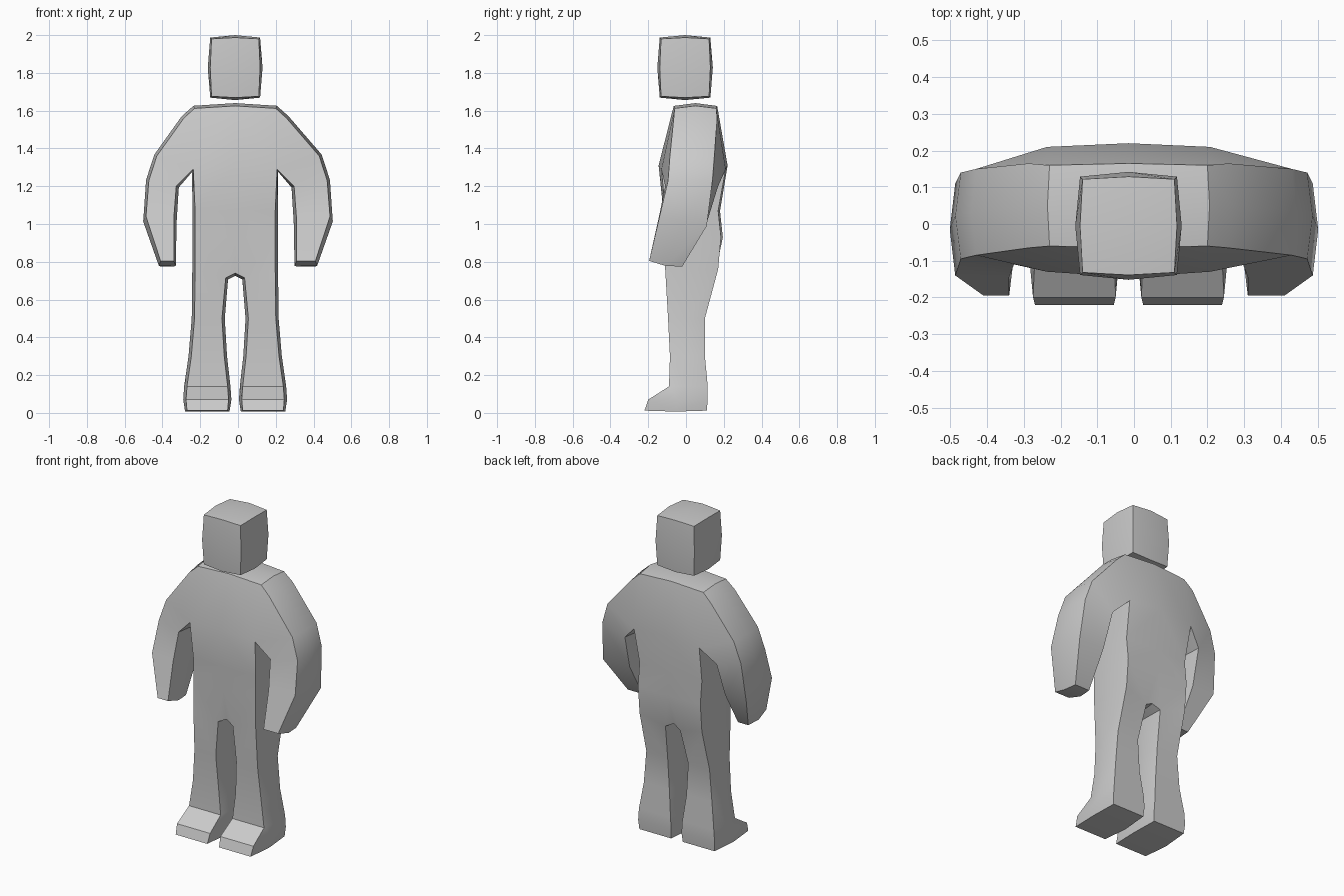
import bpy
import bmesh
import math
from mathutils import Vector

cube = bpy.data.objects.get("Cube")
if cube:
    bpy.data.objects.remove(cube)

# Single plain material
grey = bpy.data.materials.new("plain_grey")
grey.use_nodes = True
colour = (0.6, 0.6, 0.6, 1)
grey.diffuse_color = colour
grey.node_tree.nodes["Principled BSDF"].inputs["Base Color"].default_value = colour

CENTRE = -0.015   # torso and head sit slightly off the arm centre line
BULGE = 0.015     # how far the side band swells outwards


def finish(bm, name):
    """Turn a bmesh into a smooth object that keeps its hard edges."""
    bmesh.ops.remove_doubles(bm, verts=bm.verts, dist=0.0005)
    bmesh.ops.recalc_face_normals(bm, faces=bm.faces)
    mesh = bpy.data.meshes.new(name)
    bm.to_mesh(mesh)
    bm.free()
    mesh.materials.append(grey)
    obj = bpy.data.objects.new(name, mesh)
    bpy.context.collection.objects.link(obj)
    bpy.ops.object.select_all(action="DESELECT")
    obj.select_set(True)
    bpy.context.view_layer.objects.active = obj
    bpy.ops.object.shade_smooth_by_angle(angle=math.radians(32))
    return obj


# Half of the body: distance from centre, height, front depth, back depth,
# and the back height where it differs
points = {
    "neck": (0, 1.625, -.065, .165), "collar": (.215, 1.612, -.06, .16),
    "shoulder": (.272, 1.56, -.065, .165), "upper_arm": (.43, 1.36, -.085, .15),
    "arm_out": (.472, 1.23, -.095, .14), "elbow_out": (.487, 1.04, -.14, .11, .99),
    "hand_out": (.41, .805, -.195, -.02, .775), "hand_in": (.325, .805, -.195, -.02, .775),
    "elbow_in": (.325, 1.03, -.145, .105, .99), "arm_in": (.312, 1.2, -.11, .17),
    "chest": (0, 1.31, -.145, .22), "armpit": (.222, 1.29, -.13, .21),
    "waist": (0, 1.07, -.12, .18), "waist_side": (.212, 1.07, -.11, .17),
    "belly": (0, .93, -.12, .195), "hip": (.212, .93, -.11, .185),
    "crotch": (0, .74, -.09, .14), "thigh_in": (.05, .715, -.1, .15),
    "thigh_out": (.212, .76, -.11, .17),
    "knee_in": (.07, .5, -.095, .1), "knee_out": (.215, .5, -.095, .1),
    "shin_in": (.058, .3, -.085, .1), "shin_out": (.232, .3, -.085, .1),
    "ankle_in": (.04, .14, -.09, .115), "ankle_out": (.255, .14, -.09, .115),
    "toe_in": (.035, .07, -.2, .115), "toe_out": (.26, .07, -.2, .115),
    "sole_in": (.04, .012, -.22, .11), "sole_out": (.255, .012, -.22, .11),
}
patches = [
    "neck collar armpit chest", "collar shoulder upper_arm armpit",
    "upper_arm arm_out arm_in armpit", "arm_out elbow_out elbow_in arm_in",
    "elbow_out hand_out hand_in elbow_in", "chest armpit waist_side waist",
    "waist waist_side hip belly", "belly hip thigh_in crotch",
    "hip thigh_out thigh_in", "thigh_out knee_out knee_in thigh_in",
    "knee_out shin_out shin_in knee_in", "shin_out ankle_out ankle_in shin_in",
    "ankle_out toe_out toe_in ankle_in", "toe_out sole_out sole_in toe_in",
]
outline = ("neck collar shoulder upper_arm arm_out elbow_out hand_out hand_in "
           "elbow_in arm_in armpit waist_side hip thigh_out knee_out shin_out "
           "ankle_out toe_out sole_out sole_in toe_in ankle_in shin_in knee_in "
           "thigh_in crotch").split()


def outward(i):
    """Direction away from the body at one point of the half outline."""
    def at(k):
        return Vector(points[outline[k]][:2])
    flip = Vector((-1, 1))
    before = at(i - 1) if i else at(1) * flip
    after = at(i + 1) if i + 1 < len(outline) else at(i - 1) * flip
    here = at(i)
    t = (here - before).normalized() + (after - here).normalized()
    return Vector((-t.y, t.x)).normalized()


# Body: front and back sheets joined by a swelling band round the outline
bm = bmesh.new()
for side in (1, -1):
    front, back, band = {}, {}, {}

    def place(u, y, z):
        shift = CENTRE if u < 0.4 else 0
        return Vector((side * u + shift, y, z))

    for name, p in points.items():
        front[name] = bm.verts.new(place(p[0], p[2], p[1]))
        back[name] = bm.verts.new(place(p[0], p[3], p[-1] if len(p) > 4 else p[1]))
    for i, name in enumerate(outline):
        n = outward(i) * BULGE
        mid = (front[name].co + back[name].co) / 2
        if name.startswith("sole"):
            n.y = -0.005
        band[name] = bm.verts.new(mid + Vector((side * n.x, 0, n.y)))
    for patch in patches:
        for sheet in (front, back):
            bm.faces.new([sheet[k] for k in patch.split()])
    for a, b in zip(outline, outline[1:]):
        for sheet in (front, back):
            bm.faces.new((sheet[a], sheet[b], band[b], band[a]))
finish(bm, "body")

# Head: a floating cube whose faces puff out towards their centres
half = (.125, .127, .152)
swell = (0, .007, .02)
bm = bmesh.new()
bmesh.ops.create_cube(bm, size=2)
bmesh.ops.subdivide_edges(bm, edges=bm.edges, cuts=1, use_grid_fill=True)
for v in bm.verts:
    signs = [round(c) for c in v.co]
    extra = swell[signs.count(0)]
    v.co = Vector([s * (h + extra) for s, h in zip(signs, half)])
    v.co += Vector((CENTRE, -.005, 1.828))
finish(bm, "head")
